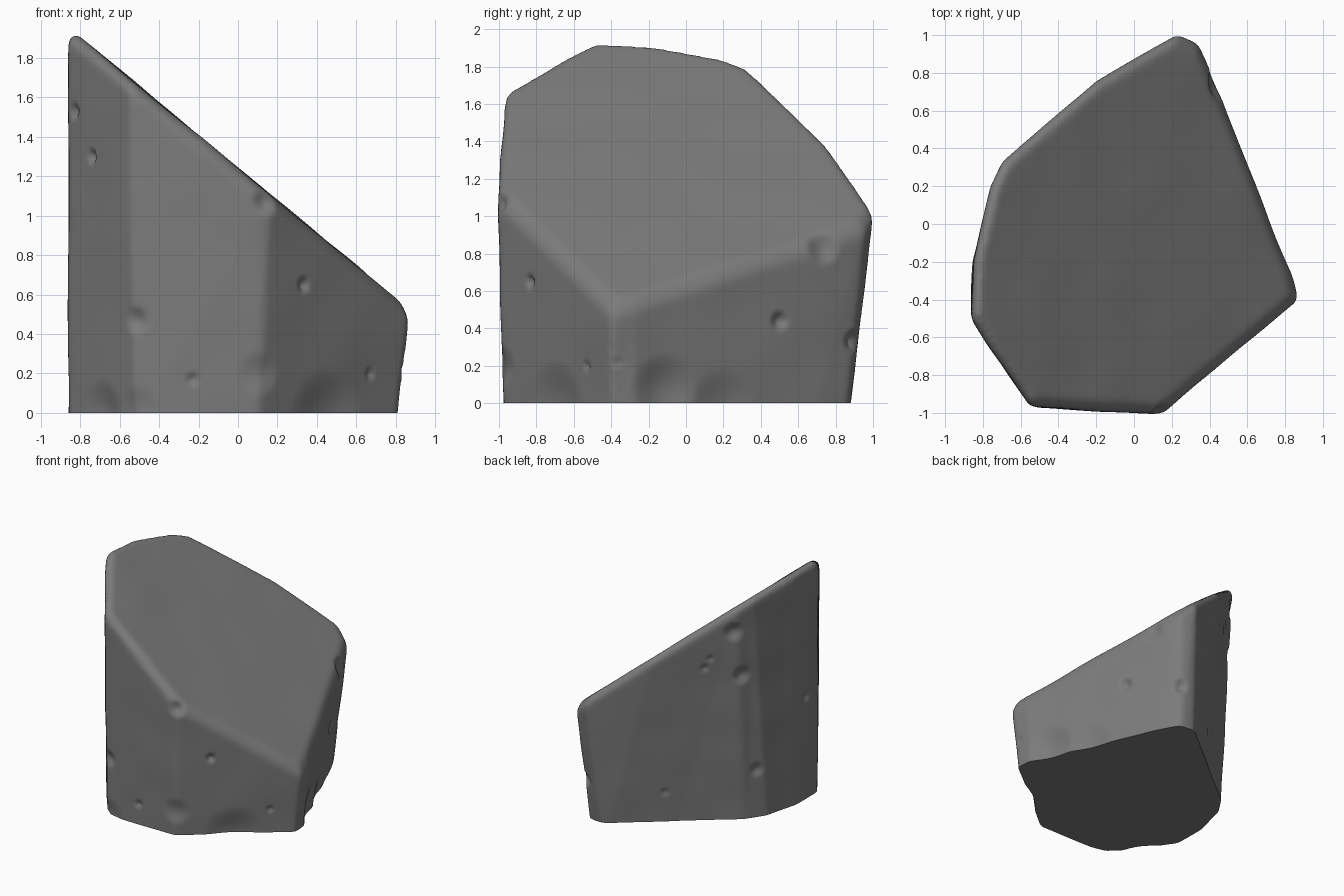
import bpy
import bmesh
import math
from mathutils import Vector, noise

cube = bpy.data.objects.get("Cube")
if cube:
    bpy.data.objects.remove(cube, do_unlink=True)

# Matching outlines of the base and of the shoulder, counter-clockwise
base = [(-.52, -.97), (.1, -.97), (.8, -.4), (.79, -.28), (.37, .68), (.27, .86), (.14, .87),
        (-.28, .53), (-.68, .21), (-.79, .05), (-.86, -.22), (-.86, -.5), (-.77, -.63)]
shoulder = [(-.55, -.97), (.15, -1.01), (.87, -.4), (.84, -.28), (.43, .75), (.34, .96), (.23, 1.01),
            (-.2, .76), (-.7, .33), (-.76, .2), (-.85, -.2), (-.86, -.5), (-.77, -.65)]
depth_below = .1


def slope(x):
    return 1.243 - .827 * x


def bridge(bm, lower, upper):
    for i in range(len(lower)):
        j = (i + 1) % len(lower)
        bm.faces.new((lower[i], lower[j], upper[j], upper[i]))


# Rock body: leaning walls, a worn shoulder and a slanted top
bm = bmesh.new()
low = [bm.verts.new((x, y, -depth_below)) for x, y in base]
mid = [bm.verts.new((x, y, slope(x) - .055)) for x, y in shoulder]
high = [bm.verts.new((x * .955, y * .955, slope(x * .955))) for x, y in shoulder]
bm.faces.new(low[::-1])
bm.faces.new(high)
bridge(bm, low, mid)
bridge(bm, mid, high)
mesh = bpy.data.meshes.new("rock")
bm.to_mesh(mesh)
bm.free()
rock = bpy.data.objects.new("rock", mesh)
bpy.context.collection.objects.link(rock)
bpy.context.view_layer.objects.active = rock
rock.select_set(True)

# Worn edges on an even, dense surface
bevel = rock.modifiers.new("worn_edges", 'BEVEL')
bevel.width = .025
bevel.segments = 3
bevel.limit_method = 'ANGLE'
bevel.angle_limit = .3
remesh = rock.modifiers.new("even_surface", 'REMESH')
remesh.mode = 'VOXEL'
remesh.voxel_size = .018
soften = rock.modifiers.new("soften", 'SMOOTH')
soften.factor = .5
soften.iterations = 6
for name in [m.name for m in rock.modifiers]:
    bpy.ops.object.modifier_apply(modifier=name)

# Chips and pits: position, radius, depth
dents = [
    ((-.74, -.68, 1.3), .045, .03), ((.33, -.83, .65), .045, .03),
    ((-.23, -.97, .17), .04, .025), ((.66, -.52, .2), .04, .025),
    ((.14, -1, 1.07), .08, .035), ((-.52, -.97, .47), .08, .03),
    ((-.83, -.55, 1.53), .05, .025), ((.5, .5, .44), .06, .03),
    ((.3, .9, .33), .07, .04), ((.42, .73, .83), .1, .035),
    ((.8, -.37, .22), .05, .025), ((-.86, -.35, .85), .06, .02),
    ((-.52, .49, 1.3), .05, .03), ((-.55, .46, 1.38), .04, .025),
    ((-.72, .28, 1.22), .09, .035), ((-.68, .34, 1.6), .09, .03),
    ((-.25, .63, .25), .05, .025), ((-.76, .15, .4), .07, .025),
    # Broad scoops round the foot
    ((-.68, -.74, 0), .18, .03), ((-.52, -.97, 0), .15, .02),
    ((.11, -.98, .2), .12, .02), ((.45, -.69, 0), .24, .03),
    ((.72, -.12, .08), .2, .035), ((.6, .2, 0), .2, .02)]
normals = [v.normal.copy() for v in mesh.vertices]
for v, n in zip(mesh.vertices, normals):
    start = v.co.copy()
    push = .006 * noise.noise(start * 3)
    for centre, radius, depth in dents:
        d = (start - Vector(centre)).length / radius
        if d < 1:
            push -= depth * (1 - d * d) ** 2
    v.co += n * push

# Flat underside, cut crisply at the ground
bm = bmesh.new()
bm.from_mesh(mesh)
cut = bmesh.ops.bisect_plane(bm, geom=bm.verts[:] + bm.edges[:] + bm.faces[:],
                             plane_co=(0, 0, 0), plane_no=(0, 0, 1), clear_inner=True)
rim = [e for e in cut["geom_cut"] if isinstance(e, bmesh.types.BMEdge)]
bmesh.ops.contextual_create(bm, geom=rim)
bmesh.ops.recalc_face_normals(bm, faces=bm.faces[:])
bm.to_mesh(mesh)
bm.free()

stone = bpy.data.materials.new("grey_stone")
stone.use_nodes = True
colour = (.2, .2, .2, 1)
stone.diffuse_color = colour
stone.node_tree.nodes["Principled BSDF"].inputs["Base Color"].default_value = colour
mesh.materials.clear()
mesh.materials.append(stone)
for p in mesh.polygons:
    p.material_index = 0
bpy.ops.object.shade_smooth_by_angle(angle=math.radians(45))
